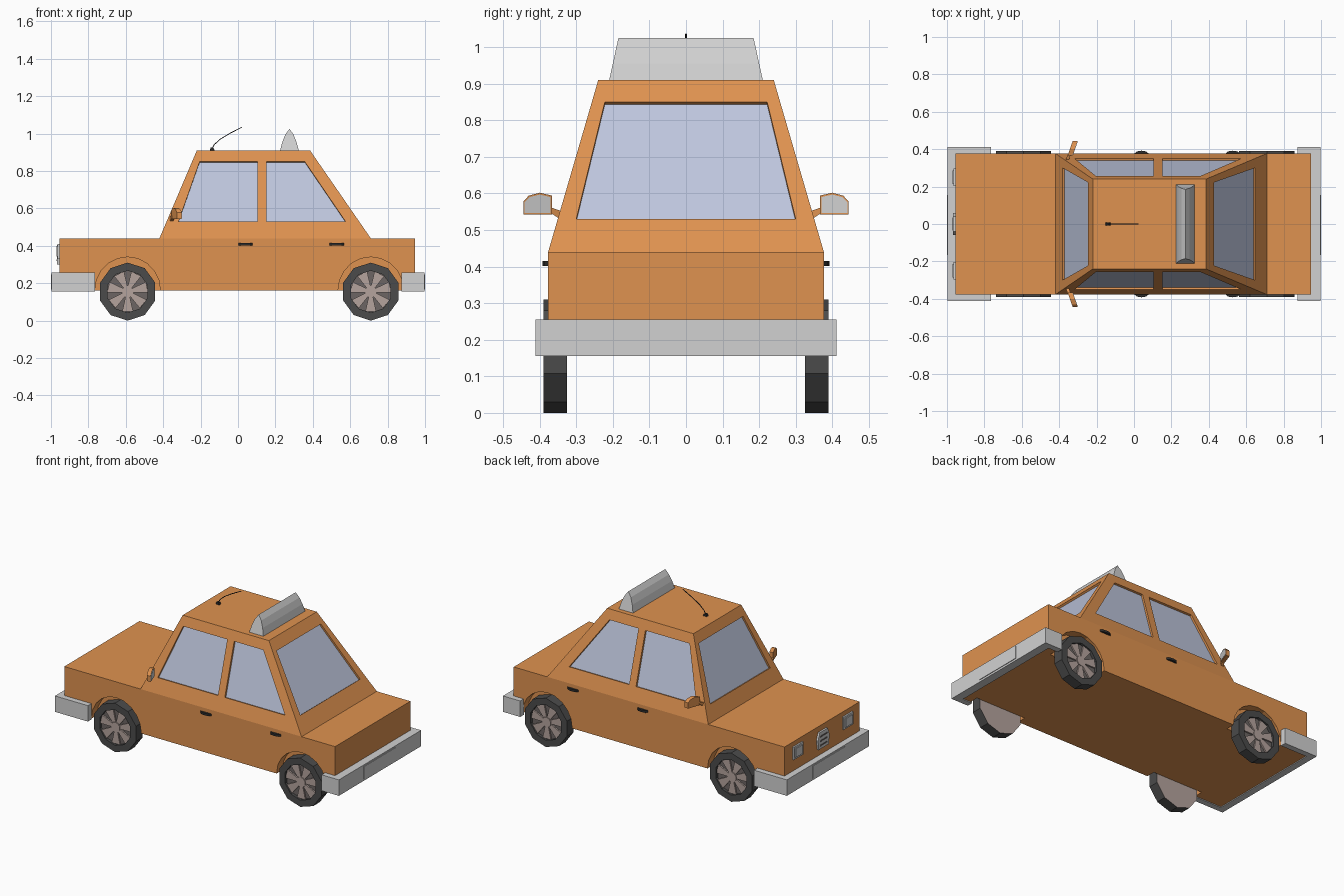
import bpy, bmesh
from math import sin, cos, pi
from mathutils import Vector

cube = bpy.data.objects.get("Cube")
if cube:
    bpy.data.objects.remove(cube, do_unlink=True)


def material(name, rgb):
    m = bpy.data.materials.new(name)
    m.use_nodes = True
    m.diffuse_color = (*rgb, 1)
    m.node_tree.nodes["Principled BSDF"].inputs["Base Color"].default_value = (*rgb, 1)
    return m


ORANGE = material("orange_paint", (0.74, 0.29, 0.08))
GREY = material("light_grey", (0.64, 0.64, 0.64))
GLASS = material("pale_blue_glass", (0.52, 0.57, 0.73))
TYRE = material("dark_rubber", (0.07, 0.07, 0.07))
RIM = material("warm_grey_rim", (0.46, 0.37, 0.34))
SLOT = material("rim_slot_grey", (0.15, 0.13, 0.125))
BLACK = material("black_trim", (0.025, 0.025, 0.025))


def build(name, bm, *mats):
    """Turn a bmesh into an object with clean outward normals."""
    bmesh.ops.remove_doubles(bm, verts=bm.verts, dist=1e-5)
    bmesh.ops.recalc_face_normals(bm, faces=bm.faces)
    me = bpy.data.meshes.new(name)
    bm.to_mesh(me)
    bm.free()
    for m in mats:
        me.materials.append(m)
    ob = bpy.data.objects.new(name, me)
    bpy.context.collection.objects.link(ob)
    return ob


def prism(name, outline, axis, a, b, mat):
    """Extrude a 2D outline along an axis from a to b."""
    place = {"x": lambda p, d: (d, p[0], p[1]),
             "y": lambda p, d: (p[0], d, p[1]),
             "z": lambda p, d: (p[0], p[1], d)}[axis]
    bm = bmesh.new()
    ends = [[bm.verts.new(place(p, d)) for p in outline] for d in (a, b)]
    for e in ends:
        bm.faces.new(e)
    n = len(outline)
    for i in range(n):
        j = (i + 1) % n
        bm.faces.new((ends[0][i], ends[0][j], ends[1][j], ends[1][i]))
    return build(name, bm, mat)


def rect(u0, u1, v0, v1):
    return [(u0, v0), (u1, v0), (u1, v1), (u0, v1)]


# Lower body with wheel wells
WHEEL_X = {"front": -0.59, "rear": 0.71}
body = prism("lower_body", rect(-0.955, 0.945, 0.16, 0.44), "y", -0.377, 0.377, ORANGE)
for wx in WHEEL_X.values():
    for s in (-1, 1):
        arch = [(wx + 0.175 * cos(pi * i / 10), 0.162 + 0.178 * sin(pi * i / 10)) for i in range(11)]
        arch += [(wx - 0.175, 0.1), (wx + 0.175, 0.1)]
        cutter = prism("wheel_well_cutter", arch, "y", s * 0.32, s * 0.45, ORANGE)
        mod = body.modifiers.new("wheel_well", "BOOLEAN")
        mod.operation, mod.solver, mod.object = "DIFFERENCE", "EXACT", cutter
        bpy.context.view_layer.objects.active = body
        bpy.ops.object.modifier_apply(modifier=mod.name)
        bpy.data.objects.remove(cutter, do_unlink=True)

# Cabin with recessed windows
Z0, Z1 = 0.44, 0.91
FRONT, REAR = (-0.42, -0.22), (0.71, 0.385)
PILLAR = (0.13, 0.13)


def half_width(z):
    return 0.377 - 0.137 * (z - Z0) / (Z1 - Z0)


def slope_x(line, z):
    return line[0] + (line[1] - line[0]) * (z - Z0) / (Z1 - Z0)


def window_panel(bm, outer, inner):
    """Frame a pane inside a panel and sink it slightly."""
    outer, inner = [Vector(p) for p in outer], [Vector(p) for p in inner]
    normal = (outer[1] - outer[0]).cross(outer[3] - outer[0]).normalized()
    if normal.dot(Vector((0.13, 0, 0.5)) - outer[0]) < 0:
        normal = -normal
    rings = [[bm.verts.new(p) for p in ring]
             for ring in (outer, inner, [p + normal * 0.012 for p in inner])]
    for r0, r1 in zip(rings, rings[1:]):
        for i in range(4):
            j = (i + 1) % 4
            bm.faces.new((r0[i], r0[j], r1[j], r1[i]))
    bm.faces.new(rings[2]).material_index = 1


bm = bmesh.new()
W0, W1 = 0.53, 0.85
for s in (-1, 1):
    def side(x, z):
        return (x, s * half_width(z), z)
    for left, right, pane in ((FRONT, PILLAR, (-0.318, 0.105, 0.105, -0.205)),
                              (PILLAR, REAR, (0.153, 0.575, 0.357, 0.153))):
        window_panel(bm, [side(left[0], Z0), side(right[0], Z0), side(right[1], Z1), side(left[1], Z1)],
                     [side(x, z) for x, z in zip(pane, (W0, W0, W1, W1))])
for line in (FRONT, REAR):
    def end(y, z):
        return (slope_x(line, z), y, z)
    b, t = half_width(Z0), half_width(Z1)
    window_panel(bm, [end(-b, Z0), end(b, Z0), end(t, Z1), end(-t, Z1)],
                 [end(-0.3, W0), end(0.3, W0), end(0.222, W1), end(-0.222, W1)])
for k, z in ((0, Z0), (1, Z1)):
    w = half_width(z)
    xs = (FRONT[k], PILLAR[k], REAR[k])
    bm.faces.new([bm.verts.new((x, -w, z)) for x in xs] + [bm.verts.new((x, w, z)) for x in reversed(xs)])
build("cabin", bm, ORANGE, GLASS)

# Wrap-around bumpers with number plates
for name, s, tip, face in (("front", -1, 0.765, 0.955), ("rear", 1, 0.875, 0.945)):
    u = [(tip, -0.412), (0.996, -0.412), (0.996, 0.412), (tip, 0.412),
         (tip, 0.375), (face - 0.002, 0.375), (face - 0.002, -0.375), (tip, -0.375)]
    prism(name + "_bumper", [(s * x, y) for x, y in u], "z", 0.155, 0.256, GREY)
    prism(name + "_number_plate", rect(-0.165, 0.155, 0.167, 0.247), "x", s * 0.995, s * 1.0, GREY)

# Wheels: ten-sided tyre, sunken rim, flared spokes, hub
SIDES, SPOKES, WZ = 10, 7, 0.155
PROFILE = [(0, 0.372), (0.112, 0.372), (0.112, 0.39), (0.155, 0.39), (0.155, 0.325), (0, 0.325)]
BANDS = (1, 0, 0, 0, 2)


def wheel(name, wx, s):
    def at(r, y, a):
        return (wx + r * sin(a), s * y, WZ - r * cos(a))
    bm = bmesh.new()
    for i in range(SIDES):
        a0, a1 = 2 * pi * i / SIDES, 2 * pi * (i + 1) / SIDES
        for (r0, y0), (r1, y1), band in zip(PROFILE, PROFILE[1:], BANDS):
            pts = [at(r0, y0, a0), at(r1, y1, a0), at(r1, y1, a1), at(r0, y0, a1)]
            if r0 == 0:
                pts.pop()
            elif r1 == 0:
                pts.pop(2)
            bm.faces.new([bm.verts.new(p) for p in pts]).material_index = band
    build(name + "_tyre", bm, TYRE, SLOT, RIM)
    for k in range(SPOKES):
        a = 2 * pi * k / SPOKES
        flare = [(0.02, -0.01), (0.106, -0.029), (0.106, 0.029), (0.02, 0.01)]
        pts = [(wx + r * sin(a) + t * cos(a), WZ - r * cos(a) + t * sin(a)) for r, t in flare]
        prism(name + "_spoke", pts, "y", s * 0.37, s * 0.381, RIM)
    hub = [(wx + 0.032 * sin(2 * pi * k / SIDES), WZ + 0.032 * cos(2 * pi * k / SIDES)) for k in range(SIDES)]
    prism(name + "_hub", hub, "y", s * 0.37, s * 0.386, RIM)


for end_name, wx in WHEEL_X.items():
    for side_name, s in (("near", -1), ("far", 1)):
        wheel(f"{end_name}_{side_name}_wheel", wx, s)

# Door handles, mirrors and headlights on both sides
for s in (-1, 1):
    for x in (0.0, 0.488):
        grip = [(x, 0.375), (x + 0.015, 0.388), (x + 0.04, 0.392), (x + 0.065, 0.388), (x + 0.08, 0.375)]
        prism("door_handle", [(px, s * py) for px, py in grip], "z", 0.402, 0.416, BLACK)
    shell = [(0.366, 0.542), (0.445, 0.542), (0.445, 0.578), (0.43, 0.594), (0.4, 0.602), (0.366, 0.594)]
    pane = [(0.37, 0.546), (0.441, 0.546), (0.441, 0.577), (0.428, 0.59), (0.4, 0.597), (0.37, 0.59)]
    stem = [(0.335, 0.53), (0.345, 0.53), (0.372, 0.548), (0.37, 0.562), (0.335, 0.55)]
    for name, shape, x0, x1, mat in (("mirror_shell", shell, -0.35, -0.325, ORANGE),
                                     ("mirror_glass", pane, -0.327, -0.322, GREY),
                                     ("mirror_stem", stem, -0.352, -0.335, ORANGE)):
        ob = prism(name, [(s * y, z) for y, z in shape], "x", x0, x1, mat)
        for v in ob.data.vertices:  # sweep the mirror back toward its tip
            v.co.x += 0.35 * (abs(v.co.y) - 0.38)
    y = s * 0.25
    prism("headlight_rim", rect(y - 0.048, y + 0.048, 0.33, 0.41), "x", -0.965, -0.95, GREY)
    prism("headlight_lens", rect(y - 0.036, y + 0.036, 0.342, 0.398), "x", -0.971, -0.96, GREY)

# Front grille with dark slats
prism("grille", [(-0.05, 0.3), (0.05, 0.3), (0.058, 0.36), (0.04, 0.405), (-0.04, 0.405), (-0.058, 0.36)],
      "x", -0.967, -0.95, GREY)
for z in (0.318, 0.346, 0.374):
    prism("grille_slat", rect(-0.035, 0.035, z, z + 0.008), "x", -0.97, -0.96, SLOT)

# Roof sign: pointed arch section, narrowing upward
arch = [(0.225, 0.908), (0.237, 0.955), (0.253, 0.995), (0.275, 1.025),
        (0.297, 0.995), (0.313, 0.955), (0.325, 0.908)]
sign = prism("roof_sign", arch, "y", -0.21, 0.21, GREY)
for v in sign.data.vertices:
    v.co.y *= 1 - 0.12 * (v.co.z - 0.91) / 0.115

# Aerial
prism("aerial_base", [(-0.152, 0.908), (-0.125, 0.908), (-0.13, 0.922), (-0.145, 0.926)], "y", -0.008, 0.008, BLACK)
curve = bpy.data.curves.new("aerial", "CURVE")
curve.dimensions = "3D"
curve.bevel_depth, curve.bevel_resolution = 0.0025, 1
points = [(-0.14, 0.915), (-0.128, 0.94), (-0.095, 0.97), (-0.04, 1.003), (0.022, 1.035)]
spline = curve.splines.new("POLY")
spline.points.add(len(points) - 1)
for p, (x, z) in zip(spline.points, points):
    p.co = (x, 0, z, 1)
curve.materials.append(BLACK)
bpy.context.collection.objects.link(bpy.data.objects.new("aerial", curve))
